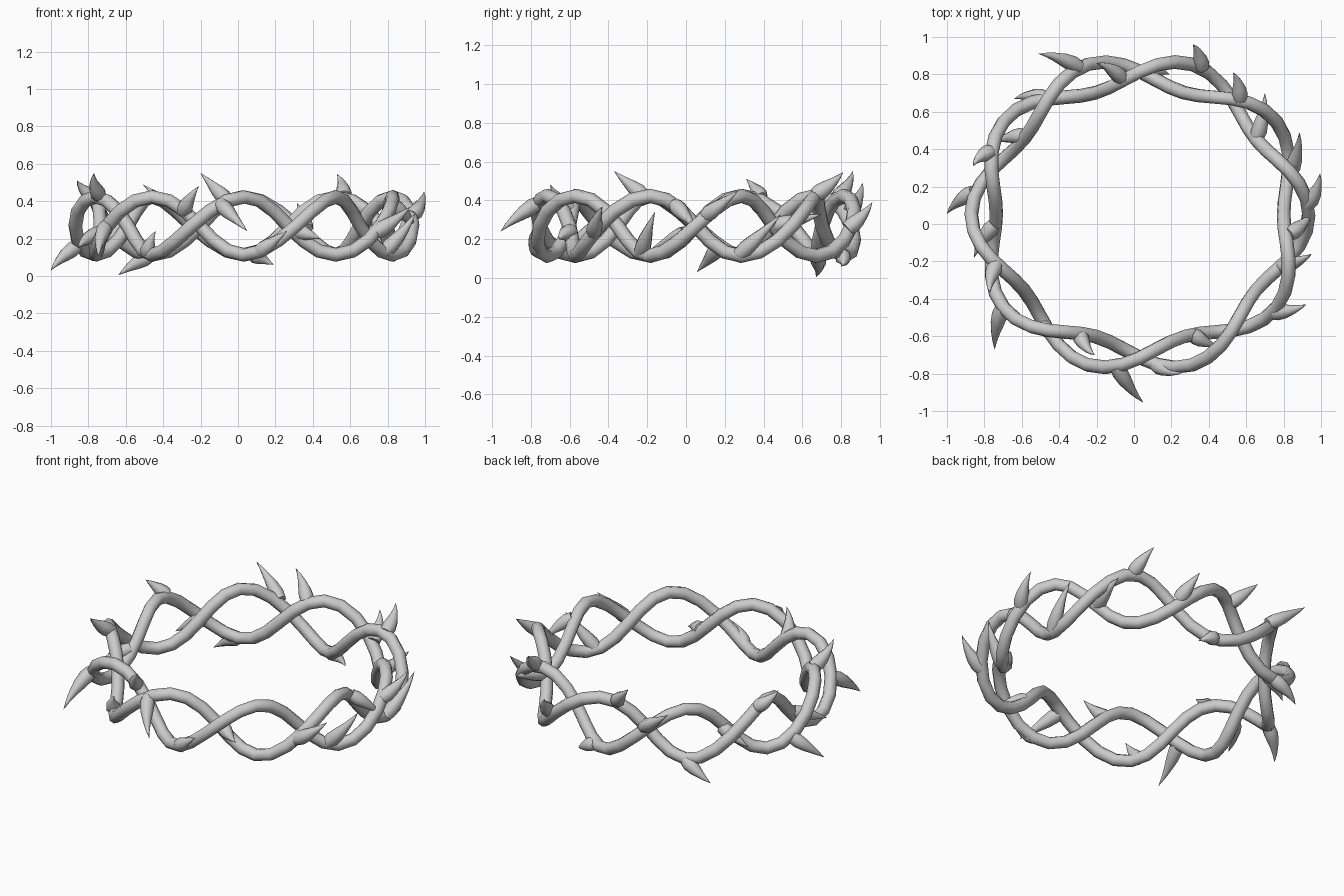
import bpy
from math import sin, cos, pi
from mathutils import Vector

if "Cube" in bpy.data.objects:
    bpy.data.objects.remove(bpy.data.objects["Cube"])


def strand_point(t, phase):
    # twisted path: five turns around an oval ring
    p = 5 * t + phase
    return Vector((0.032 + (0.835 + 0.067 * cos(p)) * cos(t),
                   0.050 + (0.765 + 0.080 * cos(p)) * sin(t),
                   0.268 + 0.155 * sin(p)))


def tube(name, points, radii, depth, cyclic):
    cu = bpy.data.curves.new(name, 'CURVE')
    cu.dimensions = '3D'
    cu.bevel_depth = depth
    cu.bevel_resolution = 2
    cu.use_fill_caps = not cyclic
    sp = cu.splines.new('POLY')
    sp.points.add(len(points) - 1)
    for q, co, r in zip(sp.points, points, radii):
        q.co = (*co, 1)
        q.radius = r
    sp.use_cyclic_u = cyclic
    sp.use_smooth = True
    ob = bpy.data.objects.new(name, cu)
    bpy.context.collection.objects.link(ob)
    return ob


# two intertwined vine strands
N = 60
for i, phase in enumerate((0, pi)):
    pts = [strand_point(2 * pi * k / N, phase) for k in range(N)]
    tube(f"vine_strand_{i + 1}", pts, [1] * N, 0.037, True)

# thorns: base near a strand, tip
thorns = [
    ((-.07, .79, .42), (-.20, .86, .55)),
    ((-.10, -.76, .39), (.05, -.955, .24)),
    ((.57, .67, .44), (.53, .81, .545)),
    ((.93, .10, .33), (.995, .27, .45)),
    ((.74, -.47, .23), (.92, -.43, .37)),
    ((.78, -.23, .13), (.95, -.16, .34)),
    ((-.88, .18, .15), (-1.0, .055, .03)),
    ((-.77, .40, .43), (-.86, .31, .51)),
    ((-.74, -.22, .43), (-.77, -.37, .55)),
    ((-.72, -.45, .27), (-.745, -.67, .10)),
    ((-.47, .69, .10), (-.64, .67, .005)),
    ((-.30, -.59, .33), (-.21, -.70, .48)),
    ((-.28, .85, .36), (-.51, .91, .49)),
    ((.39, .82, .29), (.315, .96, .39)),
    ((-.57, .49, .25), (-.74, .435, .17)),
    ((-.76, -.02, .25), (-.855, -.18, .15)),
    ((.66, .47, .27), (.70, .70, .33)),
    ((.85, .27, .13), (.885, .49, .33)),
    ((.08, .81, .12), (.19, .80, .06)),
    ((.11, -.75, .13), (.26, -.795, .24)),
    ((.32, -.58, .26), (.44, -.65, .20)),
    ((-.49, -.54, .12), (-.44, -.60, .24)),
    ((.86, -.05, .38), (.95, .06, .25)),
]
samples = [strand_point(2 * pi * k / 400, ph) for k in range(400) for ph in (0, pi)]
fractions = (0, .15, .35, .6, .8, 1)
taper = (.85, 1, .85, .52, .27, .01)
for i, (b, tip) in enumerate(thorns):
    near = min(samples, key=lambda s: (s - Vector(b)).length)
    base = near.lerp(Vector(b), 0.35)
    tip = Vector(tip)
    out = Vector((base.x, base.y, 0)).normalized() * 0.06
    pts = [base.lerp(tip, f) + out * f * (1 - f) for f in fractions]
    tube(f"thorn_{i + 1}", pts, taper, 0.043, False)
